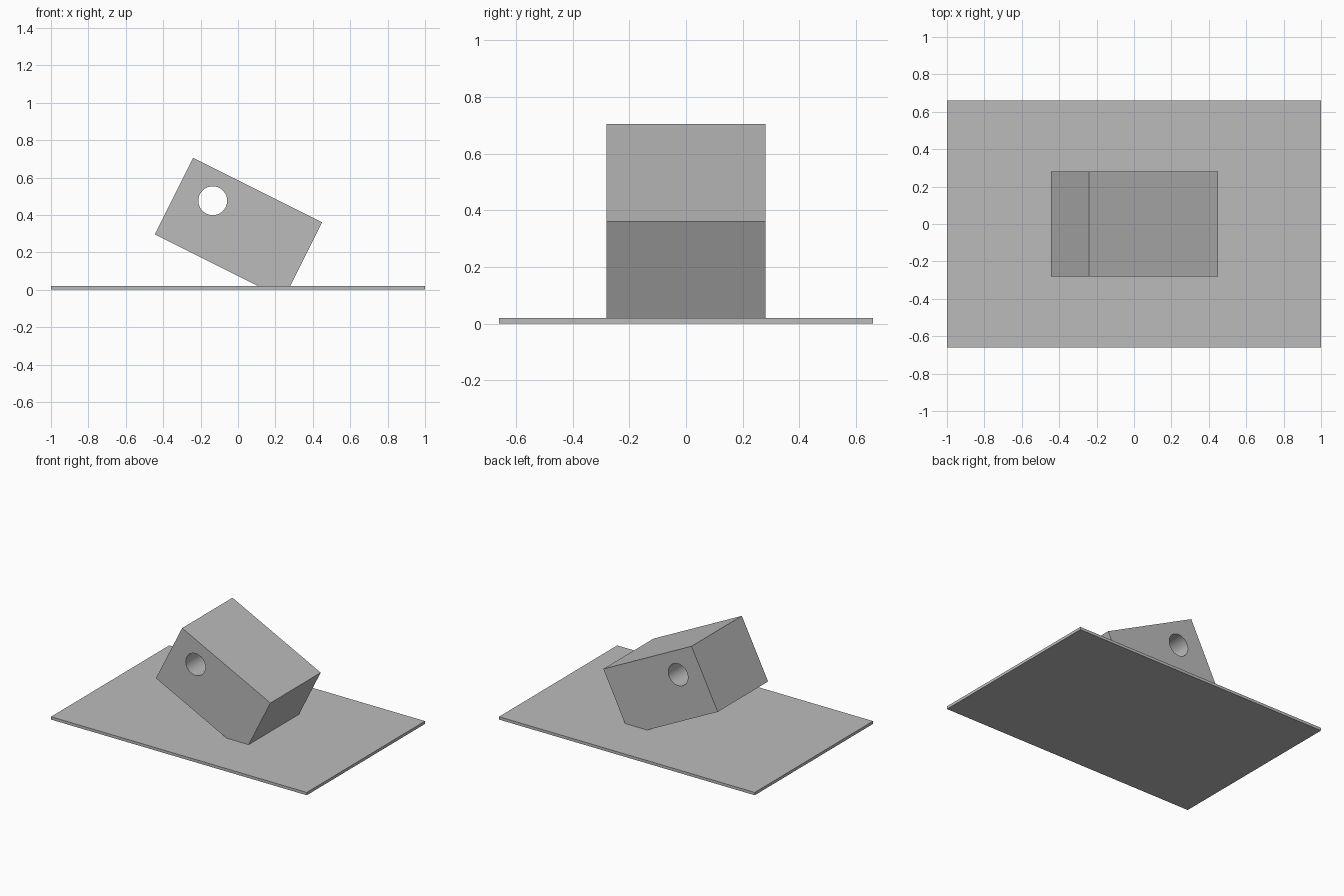
import bpy
from math import radians

cube = bpy.data.objects.get("Cube")
if cube:
    bpy.data.objects.remove(cube, do_unlink=True)

# One plain grey for everything
grey = bpy.data.materials.new("plain grey")
grey.use_nodes = True
grey.diffuse_color = (0.5, 0.5, 0.5, 1)
grey.node_tree.nodes["Principled BSDF"].inputs["Base Color"].default_value = (0.5, 0.5, 0.5, 1)

BASE_TOP = 0.02
HALF_DEPTH = 0.281


def extrude_profile(name, profile, half_depth):
    """Prism from an XZ outline, listed counter-clockwise seen from the front."""
    n = len(profile)
    verts = [(x, y, z) for y in (-half_depth, half_depth) for x, z in profile]
    faces = [tuple(range(n)), tuple(reversed(range(n, 2 * n)))]
    faces += [(i, i + n, (i + 1) % n + n, (i + 1) % n) for i in range(n)]
    mesh = bpy.data.meshes.new(name)
    mesh.from_pydata(verts, [], faces)
    mesh.materials.append(grey)
    obj = bpy.data.objects.new(name, mesh)
    bpy.context.collection.objects.link(obj)
    return obj


# Thin base plate
extrude_profile("base_plate", [(-1, 0), (1, 0), (1, BASE_TOP), (-1, BASE_TOP)], 0.66)

# Tilted block, its lowest corner cut flat where it meets the plate
block = extrude_profile("tilted_block", [
    (-0.445, 0.296), (0.107, BASE_TOP), (0.28, BASE_TOP),
    (0.45, 0.36), (-0.24, 0.705)], HALF_DEPTH)

# Round hole right through the block
bpy.ops.mesh.primitive_cylinder_add(
    vertices=64, radius=0.077, depth=1, location=(-0.135, 0, 0.476),
    rotation=(radians(90), 0, 0))
cutter = bpy.context.object
cutter.name = "hole_cutter"
cutter.hide_render = True
cutter.data.materials.append(grey)

hole = block.modifiers.new("hole", "BOOLEAN")
hole.operation = "DIFFERENCE"
hole.solver = "EXACT"
hole.object = cutter

bpy.ops.object.select_all(action="DESELECT")
block.select_set(True)
bpy.context.view_layer.objects.active = block
bpy.ops.object.modifier_apply(modifier=hole.name)
bpy.data.objects.remove(cutter, do_unlink=True)
bpy.ops.object.shade_smooth_by_angle(angle=radians(20))
